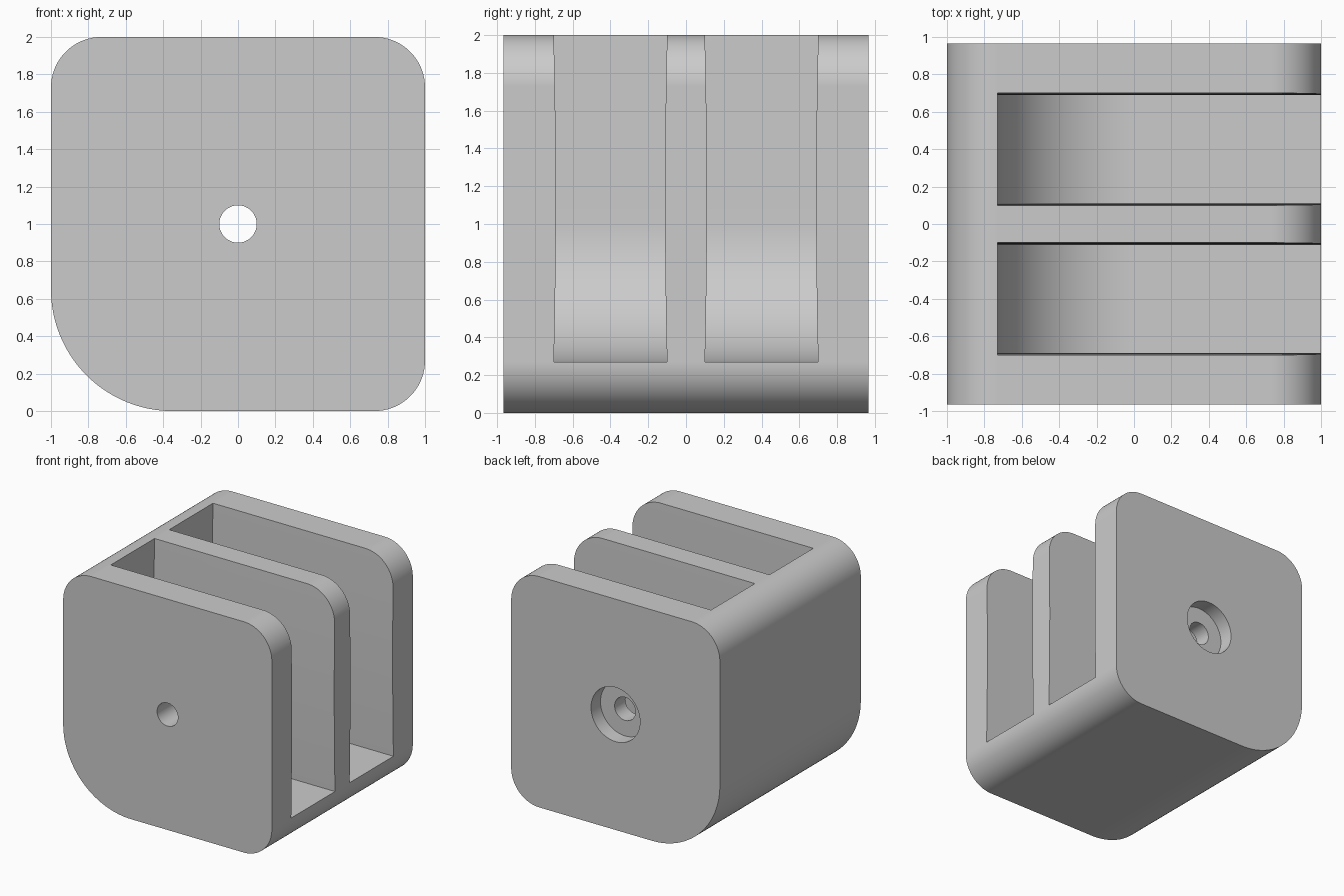
import bpy, bmesh, math
from mathutils import Vector

if "Cube" in bpy.data.objects:
    bpy.data.objects.remove(bpy.data.objects["Cube"])

HALF_DEPTH = 0.965
INNER = 0.73          # radius of the slot's curved floor around the bore
BORE_Z = 1.0


def arc(cx, cz, r, start, end, steps=24):
    """Points of an arc in the xz plane, angles in degrees."""
    angles = [math.radians(start + (end - start) * i / steps) for i in range(steps + 1)]
    return [(cx + r * math.cos(a), cz + r * math.sin(a)) for a in angles]


def prism(profile, y0, y1):
    """Extrude an xz profile along y into a closed bmesh."""
    bm = bmesh.new()
    face = bm.faces.new([bm.verts.new((x, y0, z)) for x, z in profile])
    new = bmesh.ops.extrude_face_region(bm, geom=[face])["geom"]
    moved = [v for v in new if isinstance(v, bmesh.types.BMVert)]
    bmesh.ops.translate(bm, verts=moved, vec=(0, y1 - y0, 0))
    bmesh.ops.recalc_face_normals(bm, faces=bm.faces)
    return bm


def to_object(name, bm):
    mesh = bpy.data.meshes.new(name)
    bm.to_mesh(mesh)
    bm.free()
    obj = bpy.data.objects.new(name, mesh)
    bpy.context.collection.objects.link(obj)
    return obj


def slot_cutter(name, centre, half_width):
    """Slot with a curved floor and walls that bulge slightly inward."""
    profile = arc(0, BORE_Z, INNER, 180, 270)
    levels = [z for _, z in profile[1:-1]] + [BORE_Z + 0.1 * i for i in range(11)]
    profile += [(1.2, BORE_Z - INNER), (1.2, 2.2), (-INNER, 2.2)]
    bm = prism(profile, centre - half_width, centre + half_width)
    for z in levels:
        bmesh.ops.bisect_plane(bm, geom=bm.verts[:] + bm.edges[:] + bm.faces[:],
                               dist=1e-5, plane_co=(0, 0, z), plane_no=(0, 0, 1))
    for v in bm.verts:
        bulge = 0.011 * max(0, 1 - ((v.co.z - 1.13) / 0.87) ** 2)
        v.co.y -= math.copysign(bulge, v.co.y - centre)
    bmesh.ops.recalc_face_normals(bm, faces=bm.faces)
    return to_object(name, bm)


def bore_cutter(name, radius, y0, y1):
    return to_object(name, prism(arc(0, BORE_Z, radius, 0, 360, 48)[:-1], y0, y1))


# Block with rounded corners, the lower one at the closed side much larger
R, BIG = 0.27, 0.65
outline = (arc(1 - R, 2 - R, R, 0, 90) + arc(-1 + R, 2 - R, R, 90, 180)
           + arc(-1 + BIG, BIG, BIG, 180, 270, 36) + arc(1 - R, R, R, 270, 360))
block = to_object("slotted_block", prism(outline, -HALF_DEPTH, HALF_DEPTH))

# Two slots, a through bore and a counterbore at the back
cutters = [slot_cutter("front_slot_cutter", -0.4, 0.3),
           slot_cutter("back_slot_cutter", 0.4, 0.3),
           bore_cutter("bore_cutter", 0.1, -1.2, 1.2),
           bore_cutter("counterbore_cutter", 0.235, HALF_DEPTH - 0.13, 1.2)]

bpy.context.view_layer.objects.active = block
for cutter in cutters:
    cutter.hide_render = True
    mod = block.modifiers.new(cutter.name, "BOOLEAN")
    mod.operation = "DIFFERENCE"
    mod.solver = "EXACT"
    mod.object = cutter
    bpy.ops.object.modifier_apply(modifier=mod.name)
    bpy.data.objects.remove(cutter)

# Plain grey finish
grey = bpy.data.materials.new("light_grey")
grey.use_nodes = True
colour = (0.6, 0.6, 0.6, 1)
grey.diffuse_color = colour
grey.node_tree.nodes["Principled BSDF"].inputs["Base Color"].default_value = colour
block.data.materials.clear()
block.data.materials.append(grey)

# Smooth fillets and bores, crisp edges elsewhere
bpy.ops.object.select_all(action="DESELECT")
block.select_set(True)
bpy.ops.object.shade_smooth_by_angle(angle=math.radians(30))
weighted = block.modifiers.new("weighted_normals", "WEIGHTED_NORMAL")
weighted.keep_sharp = True
